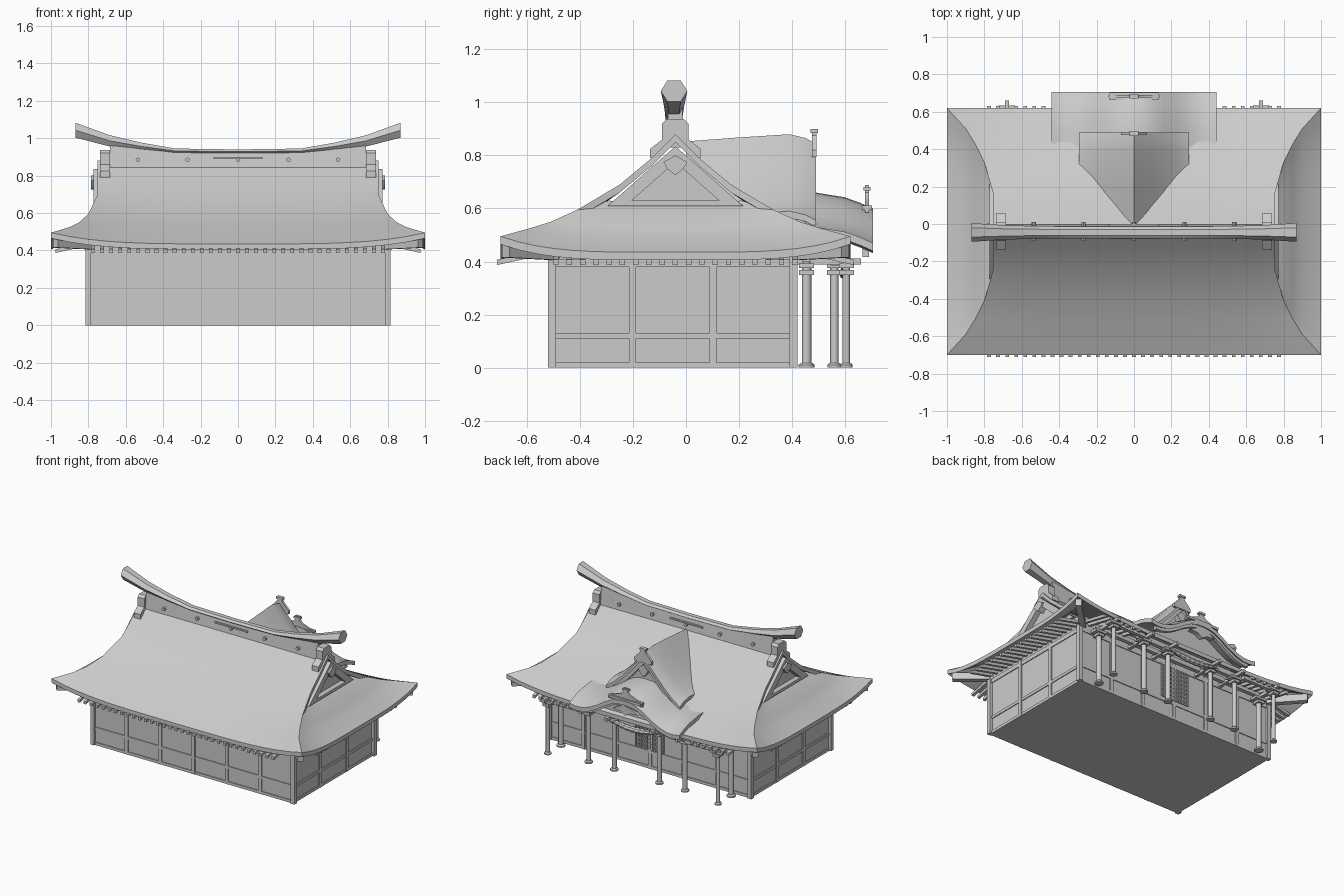
import bpy, bmesh, math
from mathutils import Vector

if "Cube" in bpy.data.objects:
    bpy.data.objects.remove(bpy.data.objects["Cube"])

GREY = (0.6, 0.6, 0.6, 1)
mat = bpy.data.materials.new("plain_grey")
mat.use_nodes = True
mat.diffuse_color = GREY
mat.node_tree.nodes["Principled BSDF"].inputs["Base Color"].default_value = GREY
YC = -0.04  # ridge line of the main roof


def loft(name, bodies):
    """One object from bodies; each body is a list of closed rings, capped at both ends
    unless the first ring repeats as the last."""
    bm = bmesh.new()
    for rings in bodies:
        loop = rings[0] == rings[-1]
        vs = [[bm.verts.new(p) for p in r] for r in (rings[:-1] if loop else rings)]
        n = len(vs[0])
        for a, b in zip(vs, vs[1:] + (vs[:1] if loop else [])):
            for i in range(n):
                j = (i + 1) % n
                bm.faces.new((a[i], a[j], b[j], b[i]))
        if not loop:
            bm.faces.new(vs[0])
            bm.faces.new(vs[-1])
    bmesh.ops.recalc_face_normals(bm, faces=bm.faces)
    me = bpy.data.meshes.new(name)
    bm.to_mesh(me)
    bm.free()
    me.materials.append(mat)
    ob = bpy.data.objects.new(name, me)
    bpy.context.collection.objects.link(ob)
    bpy.ops.object.select_all(action='DESELECT')
    ob.select_set(True)
    bpy.context.view_layer.objects.active = ob
    bpy.ops.object.shade_smooth_by_angle(angle=math.radians(32))
    return ob


def box(x0, x1, y0, y1, z0, z1):
    return [[(x0, y0, z), (x1, y0, z), (x1, y1, z), (x0, y1, z)] for z in (z0, z1)]


def beam(a, b, w, h):
    a, b = Vector(a), Vector(b)
    s = Vector((0, 0, 1)).cross(b - a).normalized() * w / 2
    u = Vector((0, 0, h / 2))
    return [[tuple(p + s * i + u * j) for i, j in ((1, 1), (-1, 1), (-1, -1), (1, -1))] for p in (a, b)]


def poly(c, ra, rb, n, axis):
    """Regular ring round c, square to the axis; ra lies sideways, rb upwards."""
    out = []
    for i in range(n):
        t = 2 * math.pi * i / n
        a, b = ra * math.cos(t), rb * math.sin(t)
        d = {'x': (0, a, b), 'y': (a, 0, b), 'z': (a, b, 0)}[axis]
        out.append(tuple(c[k] + d[k] for k in range(3)))
    return out


def mirror(half):
    return [(-x, z) for x, z in reversed(half) if x > 0] + half


def sheet(pts, t):
    return pts + [(x, y, z - t) for x, y, z in reversed(pts)]


def plate_xz(half, y0, y1):
    return [[(x, y, z) for x, z in mirror(half)] for y in (y0, y1)]


def strip(half, y0, y1, top, bottom):
    """Board that follows a profile, between two offsets below it."""
    return [[(x, y0, z - top), (x, y1, z - top), (x, y1, bottom(z)), (x, y0, bottom(z))]
            for x, z in mirror(half)]


# ---- walls with posts and rails
loft("wall_core", [box(-.795, .795, -.505, .405, 0, .5)])
posts = [box(x - .015, x + .015, y - .015, y + .015, 0, .42) for x in (-.8, .8) for y in (-.505, .405)]
rails = []
for i in range(1, 6):
    x = -.8 + 1.6 * i / 6
    posts += [box(x - .013, x + .013, y - .008, y + .008, 0, .42) for y in (-.505, .405)]
for i in (1, 2):
    y = -.505 + .91 * i / 3
    posts += [box(x - .008, x + .008, y - .013, y + .013, 0, .42) for x in (-.795, .795)]
for z0, z1 in ((0, .02), (.11, .13), (.38, .41)):
    rails += [box(-.79, .79, y - .006, y + .006, z0, z1) for y in (-.505, .405)]
    rails += [box(x - .006, x + .006, -.5, .4, z0, z1) for x in (-.795, .795)]
loft("wall_posts", posts)
loft("wall_rails", rails)

# ---- lattice doors behind the porch
lattice = [box(x - .004, x + .004, .41, .418, .14, .38) for x in [-.11 + .022 * i for i in range(11)]]
lattice += [box(-.114, .114, .41, .416, z, z + .008) for z in [.14 + .03 * i for i in range(9)]]
loft("door_lattice", lattice)

# ---- main roof: rows are distance from ridge, middle height, corner lift, half width
ROWS = [(0, .88, 0, .75), (.09, .79, 0, .75), (.21, .69, 0, .755), (.37, .58, .015, .80),
        (.47, .53, .02, .85), (.55, .487, .038, .90), (.66, .435, .06, 1.0)]
U = [i / 10 - 1 for i in range(21)]
for side, name in ((-1, "main_roof_front"), (1, "main_roof_back")):
    loft(name, [[sheet([(u * w, YC + side * d, z + l * abs(u) ** 4) for u in U], .03)
                 for d, z, l, w in ROWS]])
SKIRT = [(w, d, z, l) for d, z, l, w in ROWS[3:]]
SKIRT.insert(0, (.735, .25, .62, .01))
for side, name in ((1, "side_roof_left"), (-1, "side_roof_right")):
    loft(name, [[sheet([(side * w, YC + u * d, z + l * abs(u) ** 4) for u in U], .03)
                 for w, d, z, l in SKIRT]])

# ---- rafters and hip beams under the eaves
rafters = []
for i in range(33):
    x = -.775 + 1.55 * i / 32
    for s in (-1, 1):
        if s < 0 or abs(x) > .45:
            rafters.append(beam((x, YC + s * .45, .445), (x, YC + s * .672, .397), .02, .02))
for i in range(19):
    y = YC - .45 + .9 * i / 18
    rafters += [beam((s * .78, y, .44), (s * .975, y, .397), .02, .02) for s in (-1, 1)]
loft("eave_rafters", rafters)
loft("hip_beams", [beam((s * .78, YC + t * .45, .43), (s * .975, YC + t * .64, .44), .04, .05)
                   for s in (-1, 1) for t in (-1, 1)])

# ---- side gables
panels, frames, pendants = [], [], []
for s in (-1, 1):
    def tri(x, w, z0, z1):
        return [(s * x, YC - w, z0), (s * x, YC + w, z0), (s * x, YC, z1)]
    panels.append([tri(.68, .3, .57, .825), tri(.735, .3, .57, .825)])
    out, inn = (.255, .61, .835), (.165, .63, .775)
    frames.append([tri(.735, *out), tri(.772, *out), tri(.772, *inn), tri(.735, *inn), tri(.735, *out)])
    half = [(0, .80), (.045, .775), (.03, .75), (0, .725)]
    pendants.append([[(s * x, YC + y, z) for y, z in mirror(half) if (y, z)] for x in (.74, .785)])
loft("gable_panels", panels)
loft("gable_frames", frames)
loft("gable_pendants", pendants)

# ---- ridge: base wall, sweeping hexagonal beam, end ornaments, studs
SWEEP = [(0, .928, .012, .032), (.337, .932, .013, .032), (.52, .957, .02, .034),
         (.685, .986, .03, .038), (.87, 1.043, .04, .05)]
SWEEP = [(-x, z, h, w) for x, z, h, w in SWEEP[:0:-1]] + SWEEP
loft("ridge_beam", [[poly((x, YC - .005, z), w, h * 1.1547, 6, 'x') for x, z, h, w in SWEEP]])
loft("ridge_wall", [[[(x, YC + y, zz) for y, zz in ((-.038, .83), (.038, .83), (.025, z), (-.025, z))]
                     for x, z, h, w in SWEEP if abs(x) < .8]])
half = [(.05, .92), (.05, .86), (.095, .825), (.095, .79), (.05, .79), (.05, .80)]
half = [(.033, .937)] + half[:4] + [(.06, .79), (.02, .85)]
loft("ridge_end_ornaments", [[[(s * x, YC + y, z) for y, z in mirror(half)] for x in (.685, .738)]
                             for s in (-1, 1)])
loft("ridge_studs", [[poly((x, YC + y, .885), .012, .012, 8, 'y') for y in (-.05, .05)]
                     for x in (-.535, -.27, 0, .27, .535)])
loft("ridge_plates", [box(-.13, .13, YC - .041, YC + .041, .89, .9)])

# ---- triangular dormer on the back slope
DORMER = [(0, 0), (.05, -.058), (.1, -.115), (.17, -.19), (.23, -.245), (.27, -.275), (.295, -.29)]
loft("dormer_roof", [[sheet([(x, y, z + dz) for x, dz in mirror(DORMER)], .025)
                      for y, z in ((0, .853), (.2, .868), (.39, .88), (.45, .866), (.49, .845))]])
face = [(x, .845 + dz) for x, dz in DORMER]
loft("dormer_panel", [strip(face, .42, .45, .015, lambda z: .5)])
loft("dormer_bargeboard", [strip(face, .455, .482, .02, lambda z: z - .06)])
loft("dormer_pendant", [plate_xz([(0, .78), (.04, .745), (.025, .72), (0, .69)], .45, .49)])
loft("dormer_finial", [plate_xz([(.018, .90), (.018, .875), (.03, .86), (.07, .82), (.07, .795)], .475, .492),
                       box(-.025, .025, .47, .497, .885, .9)])

# ---- undulating porch roof
PORCH = [(0, 0), (.05, -.003), (.1, -.016), (.16, -.048), (.22, -.088), (.28, -.118),
         (.34, -.136), (.39, -.138), (.44, -.13)]
loft("porch_roof", [[sheet([(x, y, z + dz) for x, dz in mirror(PORCH)], .03)
                     for y, z in ((.38, .665), (.49, .66), (.6, .642), (.66, .62), (.705, .6))]])
face = [(x, .605 + dz) for x, dz in PORCH]
loft("porch_bargeboard", [strip(face[:-1], .665, .69, .02, lambda z: z - .05)])
loft("porch_panel", [strip(face[:-2], .575, .595, .01, lambda z: .42)])
loft("porch_pendant", [plate_xz([(0, .56), (.06, .545), (.1, .52), (.04, .515), (0, .49)], .66, .695)])
loft("porch_finial", [plate_xz([(.016, .688), (.016, .66), (.04, .64), (.09, .622), (.135, .612), (.135, .585)],
                               .676, .69),
                      box(-.13, .13, .664, .702, .595, .612), box(-.025, .025, .67, .696, .668, .682)])

# ---- porch pillars with footings and brackets
PILLARS = [(s * x, y, r) for s in (-1, 1)
           for x, y, r in ((.68, .455, .018), (.68, .605, .014), (.385, .56, .016), (.18, .56, .016))]
loft("porch_pillars", [[poly((x, y, z), r, r, 12, 'z') for z in (0, .41)] for x, y, r in PILLARS])
loft("pillar_footings", [[poly((x, y, z), r * k, r * k, 12, 'z')
                          for z, k in ((0, 1.7), (.01, 1.7), (.018, 1.2))] for x, y, r in PILLARS])
loft("pillar_brackets", [box(x - w, x + w, y - .028, y + .028, z, z + .018)
                         for x, y, r in PILLARS for z, w in ((.35, .025), (.375, .045))])
beams = [box(-.44, .44, .545, .575, .385, .42), box(-.72, .72, .44, .47, .4, .43)]
for s in (-1, 1):
    beams += [box(min(s * .42, s * .72), max(s * .42, s * .72), .592, .618, .375, .4)]
    beams += [beam((s * x, .41, .4), (s * x, .66, .4), .022, .022) for x in (.18, .385, .68)]
loft("porch_beams", beams)

# ---- hanging rope between the inner pillars, with twisted bulges
rope = []
for i in range(41):
    u = i / 20 - 1
    r = .008 + .012 * (1 - u * u) + .003 * math.sin(i * 1.57)
    rope.append(poly((u * .2, .6, .385 - .03 * (1 - u * u)), r, r, 8, 'x'))
loft("porch_rope", [rope])
